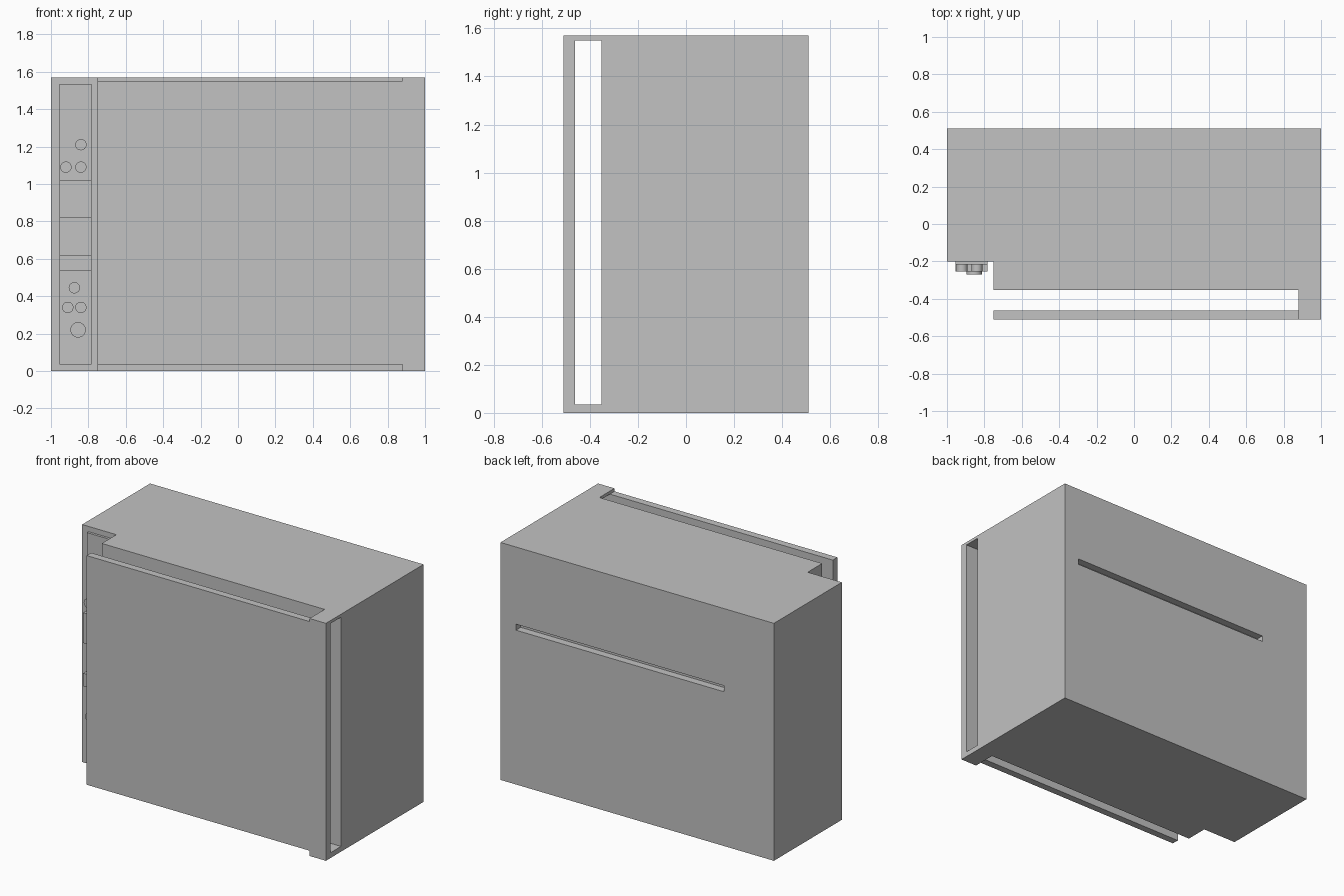
import bpy, bmesh
from mathutils import Matrix, Vector

cube = bpy.data.objects.get("Cube")
if cube:
    bpy.data.objects.remove(cube)

grey = bpy.data.materials.new("light grey")
grey.use_nodes = True
colour = (0.54, 0.54, 0.54, 1)
grey.diffuse_color = colour
grey.node_tree.nodes["Principled BSDF"].inputs["Base Color"].default_value = colour


def finish(name, bm):
    bmesh.ops.recalc_face_normals(bm, faces=bm.faces)
    mesh = bpy.data.meshes.new(name)
    bm.to_mesh(mesh)
    bm.free()
    mesh.materials.append(grey)
    obj = bpy.data.objects.new(name, mesh)
    bpy.context.collection.objects.link(obj)
    return obj


def extrude(name, points, direction):
    """Solid made by sweeping a closed outline along a vector."""
    bm = bmesh.new()
    face = bm.faces.new([bm.verts.new(p) for p in points])
    swept = bmesh.ops.extrude_face_region(bm, geom=[face], use_keep_orig=True)
    verts = [v for v in swept["geom"] if isinstance(v, bmesh.types.BMVert)]
    bmesh.ops.translate(bm, vec=Vector(direction), verts=verts)
    return finish(name, bm)


def box(name, x0, x1, y0, y1, z0, z1):
    outline = [(x0, y0, z0), (x1, y0, z0), (x1, y1, z0), (x0, y1, z0)]
    return extrude(name, outline, (0, 0, z1 - z0))


def button(name, x, z, radius, front):
    depth = RECESS - front
    bm = bmesh.new()
    turn = Matrix.Translation((x, RECESS - depth / 2, z)) @ Matrix.Rotation(1.5707963, 4, "X")
    bmesh.ops.create_cone(bm, cap_ends=True, segments=32, radius1=radius,
                          radius2=radius, depth=depth, matrix=turn)
    obj = finish(name, bm)
    bpy.ops.object.select_all(action="DESELECT")
    obj.select_set(True)
    bpy.context.view_layer.objects.active = obj
    bpy.ops.object.shade_smooth_by_angle()


HEIGHT = 1.57
FRONT, BACK = -0.51, 0.51
GAP_FRONT, GAP_BACK = -0.462, -0.352   # space behind the door
RECESS = -0.2                          # face carrying the controls
SILL, LINTEL = 0.035, 1.55
HINGE = 0.88

# Main body with the stepped control side
plan = [(-1, BACK), (1, BACK), (1, GAP_BACK), (-0.75, GAP_BACK), (-0.75, RECESS), (-1, RECESS)]
body = extrude("body", [(x, y, 0) for x, y in plan], (0, 0, HEIGHT))

# Long shallow slot in the back
cutter = box("slot_cutter", -0.635, 0.887, BACK - 0.05, BACK + 0.1, 1.02, 1.06)
cutter.hide_render = True
cutter.hide_viewport = True
cut = body.modifiers.new("slot", "BOOLEAN")
cut.operation = "DIFFERENCE"
cut.solver = "EXACT"
cut.object = cutter

# Open hinge frame and the door held off the body
frame = [(GAP_BACK, 0), (FRONT, 0), (FRONT, HEIGHT), (GAP_BACK, HEIGHT),
         (GAP_BACK, LINTEL), (GAP_FRONT, LINTEL), (GAP_FRONT, SILL), (GAP_BACK, SILL)]
extrude("hinge_frame", [(HINGE, y, z) for y, z in frame], (1 - HINGE, 0, 0))
box("door", -0.75, HINGE, FRONT, GAP_FRONT, SILL, LINTEL)

# Control strip with two raised blocks
LEFT, RIGHT, RAISED = -0.955, -0.783, -0.255
box("control_plate", LEFT, RIGHT, RECESS - 0.016, RECESS, SILL, 1.535)
box("display_block", LEFT, RIGHT, RAISED, RECESS, 0.82, 1.02)
box("switch_block", LEFT, RIGHT, RAISED, RECESS, 0.535, 0.62)

# Round buttons and the larger knob
spots = [(-0.84, 1.21), (-0.92, 1.09), (-0.84, 1.09),
         (-0.875, 0.445), (-0.91, 0.34), (-0.84, 0.34)]
for i, (x, z) in enumerate(spots):
    button(f"button_{i + 1}", x, z, 0.03, RAISED)
button("knob", -0.855, 0.22, 0.041, -0.27)
